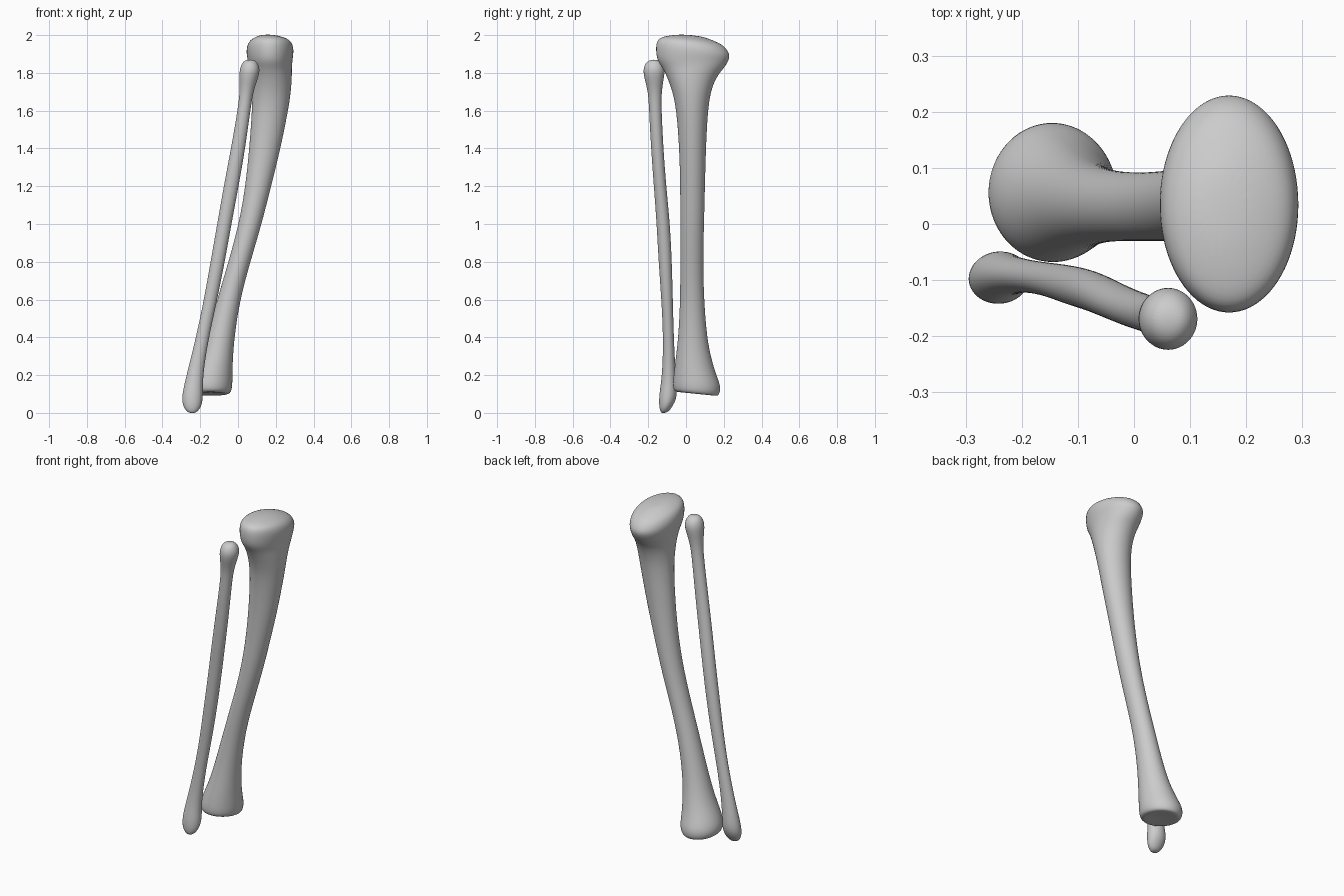
import bpy
import bmesh
import math

SIDES = 20
SWELL = 1.017  # makes up for the shrinkage of subdivision

cube = bpy.data.objects.get("Cube")
if cube:
    bpy.data.objects.remove(cube, do_unlink=True)

bone = bpy.data.materials.new("bone grey")
bone.use_nodes = True
grey = (0.6, 0.6, 0.6, 1)
bone.diffuse_color = grey
bone.node_tree.nodes["Principled BSDF"].inputs["Base Color"].default_value = grey


def loft(name, sections, tilt):
    """Skin oval sections (z, left, right, front, back); tilt(z) leans a ring along y and x."""
    bm = bmesh.new()
    rings = []
    for z, x0, x1, y0, y1 in sections:
        cx, cy = (x0 + x1) / 2, (y0 + y1) / 2
        rx, ry = (x1 - x0) / 2 * SWELL, (y1 - y0) / 2 * SWELL
        lean_x, lean_y = tilt(z)
        ring = []
        for i in range(SIDES):
            angle = math.tau * i / SIDES
            dx, dy = rx * math.cos(angle), ry * math.sin(angle)
            ring.append(bm.verts.new((cx + dx, cy + dy, z + lean_x * dx + lean_y * dy)))
        rings.append(ring)
    for low, high in zip(rings, rings[1:]):
        for i in range(SIDES):
            j = (i + 1) % SIDES
            bm.faces.new((low[i], low[j], high[j], high[i]))
    bm.faces.new(rings[0][::-1])
    bm.faces.new(rings[-1])
    mesh = bpy.data.meshes.new(name)
    bm.to_mesh(mesh)
    bm.free()
    mesh.materials.append(bone)
    mesh.shade_smooth()
    obj = bpy.data.objects.new(name, mesh)
    bpy.context.collection.objects.link(obj)
    smooth = obj.modifiers.new("smooth", "SUBSURF")
    smooth.levels = smooth.render_levels = 2
    return obj


# Thick bone: flared foot, slim shaft, broad overhanging plateau
shin_sections = [
    (.105, -.17, -.11, .03, .09),
    (.1, -.22, -.07, -.03, .15),
    (.1, -.25, -.04, -.06, .175),
    (.14, -.265, -.03, -.07, .185),
    (.2, -.245, -.03, -.065, .16),
    (.28, -.205, -.028, -.055, .135),
    (.4, -.165, -.02, -.04, .11),
    (.6, -.11, .01, -.03, .095),
    (.8, -.05, .065, -.03, .09),
    (1, .005, .125, -.03, .095),
    (1.2, .04, .175, -.03, .1),
    (1.4, .06, .225, -.035, .105),
    (1.6, .075, .265, -.05, .115),
    (1.7, .075, .28, -.07, .13),
    (1.78, .07, .285, -.1, .16),
    (1.83, .06, .285, -.125, .205),
    (1.87, .05, .288, -.155, .228),
    (1.92, .043, .296, -.16, .232),
    (1.965, .055, .285, -.15, .2),
    (1.985, .085, .25, -.1, .14),
    (2, .12, .19, -.02, .08),
]


def shin_tilt(z):
    if z < .13:
        return 0, -.1
    return (0, -.1) if z > 1.9 else (0, 0)


loft("thick_shin_bone", shin_sections, shin_tilt)

# Thin bone: pointed ankle, slender shaft, round head
thin_sections = [
    (0, -.255, -.23, -.125, -.1),
    (.01, -.275, -.21, -.135, -.085),
    (.045, -.295, -.19, -.143, -.06),
    (.1, -.296, -.185, -.142, -.045),
    (.2, -.272, -.187, -.125, -.055),
    (.4, -.222, -.155, -.12, -.065),
    (.6, -.18, -.11, -.13, -.07),
    (.8, -.145, -.07, -.145, -.075),
    (1, -.11, -.035, -.155, -.085),
    (1.2, -.075, .003, -.17, -.105),
    (1.4, -.037, .038, -.185, -.12),
    (1.6, -.002, .065, -.195, -.13),
    (1.7, .01, .08, -.2, -.13),
    (1.77, .008, .105, -.22, -.118),
    (1.82, .008, .118, -.228, -.11),
    (1.86, .025, .1, -.21, -.13),
    (1.87, .05, .08, -.18, -.16),
]

loft("thin_calf_bone", thin_sections, lambda z: (0, .2 if z < .08 else 0))
